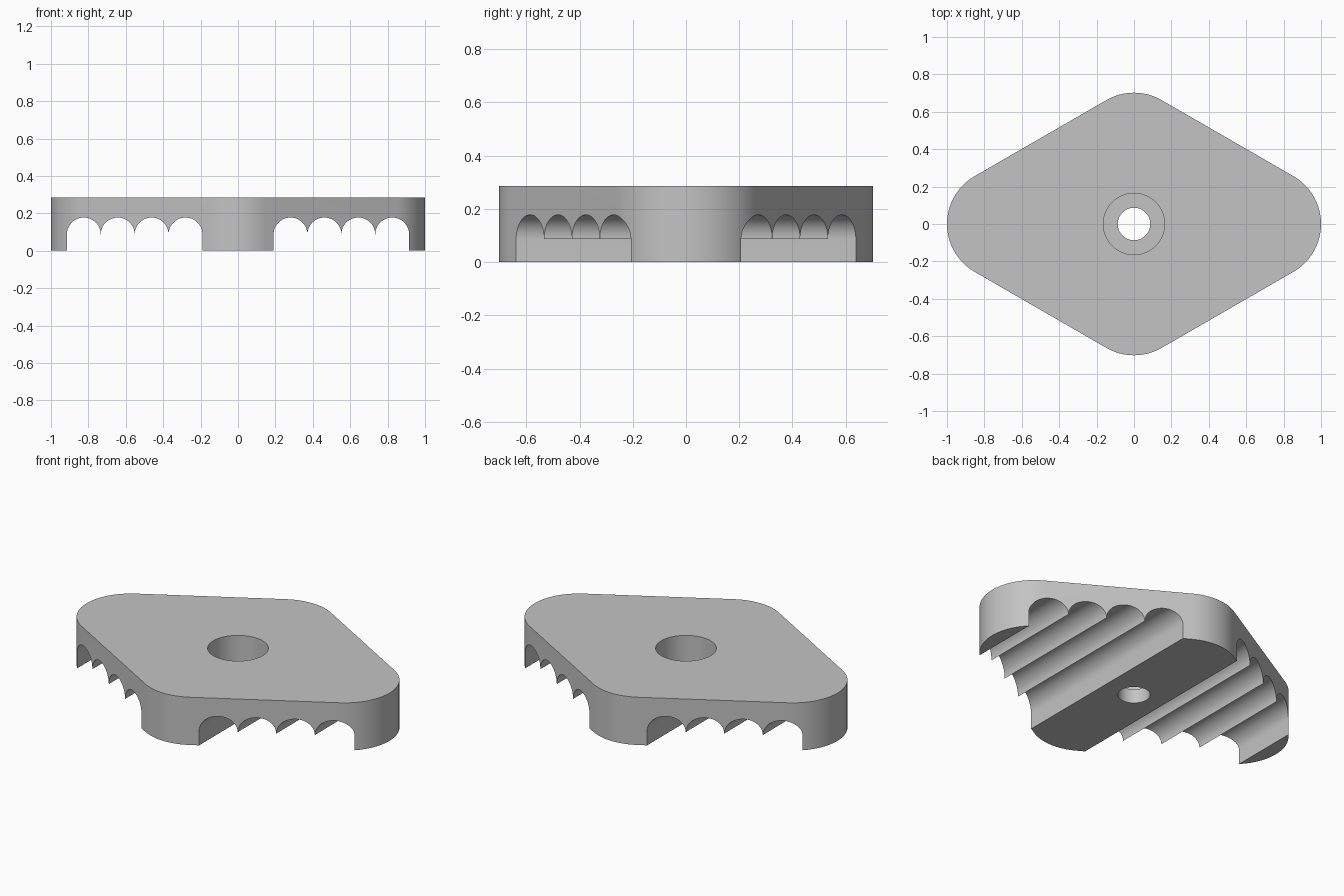
import bpy, bmesh, math
from mathutils import Vector

HEIGHT = 0.285
HALF_X, HALF_Y, CORNER = 1.0, 0.702, 0.295
HOLE_R, BORE_R, LEDGE_Z = 0.087, 0.164, 0.085
GROOVE_IN, GROOVE_OUT, GROOVES, SPRING_Z = 0.19, 0.915, 4, 0.087

if "Cube" in bpy.data.objects:
    bpy.data.objects.remove(bpy.data.objects["Cube"])

grey = bpy.data.materials.new("plain grey")
grey.use_nodes = True
grey.diffuse_color = (0.55, 0.55, 0.55, 1)
grey.node_tree.nodes["Principled BSDF"].inputs["Base Color"].default_value = grey.diffuse_color


def arc(cx, cy, r, start, end, steps):
    """Points along a circular arc, angles in degrees."""
    angles = [math.radians(start + (end - start) * i / steps) for i in range(steps + 1)]
    return [(cx + r * math.cos(a), cy + r * math.sin(a)) for a in angles]


def prism(name, points, sweep):
    """Closed profile of 3D points, extruded along a vector."""
    bm = bmesh.new()
    face = bm.faces.new([bm.verts.new(p) for p in points])
    top = bmesh.ops.extrude_face_region(bm, geom=[face])
    moved = [v for v in top["geom"] if isinstance(v, bmesh.types.BMVert)]
    bmesh.ops.translate(bm, verts=moved, vec=Vector(sweep))
    bmesh.ops.recalc_face_normals(bm, faces=bm.faces)
    mesh = bpy.data.meshes.new(name)
    bm.to_mesh(mesh)
    bm.free()
    mesh.materials.append(grey)
    obj = bpy.data.objects.new(name, mesh)
    bpy.context.collection.objects.link(obj)
    return obj


def cut(target, cutter):
    """Subtract the cutter and discard it."""
    cutter.hide_render = True
    mod = target.modifiers.new("cut", "BOOLEAN")
    mod.operation, mod.solver, mod.object = "DIFFERENCE", "EXACT", cutter
    bpy.context.view_layer.objects.active = target
    bpy.ops.object.modifier_apply(modifier=mod.name)
    bpy.data.objects.remove(cutter)


# Diamond plate with rounded corners
side, tip = HALF_X - CORNER, HALF_Y - CORNER
outline = (arc(side, 0, CORNER, -60, 60, 32) + arc(0, tip, CORNER, 60, 120, 16)
           + arc(-side, 0, CORNER, 120, 240, 32) + arc(0, -tip, CORNER, 240, 300, 16))
plate = prism("grip_plate", [(x, y, 0) for x, y in outline], (0, 0, HEIGHT))

# Scalloped grooves under both sides of the central bar
radius = (GROOVE_OUT - GROOVE_IN) / (2 * GROOVES)
scallops = [(GROOVE_IN, -0.1)]
for i in range(GROOVES):
    points = arc(GROOVE_IN + radius * (2 * i + 1), SPRING_Z, radius, 180, 0, 24)
    scallops += points if i == 0 else points[1:]
scallops.append((GROOVE_OUT, -0.1))
for sign in (1, -1):
    cut(plate, prism("groove_cutter", [(sign * x, -1, z) for x, z in scallops], (0, 2, 0)))

# Through hole with a wide counterbore from above
for r, z in ((HOLE_R, -0.1), (BORE_R, LEDGE_Z)):
    circle = arc(0, 0, r, 0, 360, 64)[:-1]
    cut(plate, prism("hole_cutter", [(x, y, z) for x, y in circle], (0, 0, 1)))

# Smooth curved walls, crisp edges
bpy.ops.object.select_all(action="DESELECT")
plate.select_set(True)
bpy.context.view_layer.objects.active = plate
bpy.ops.object.shade_smooth_by_angle(angle=math.radians(30))
